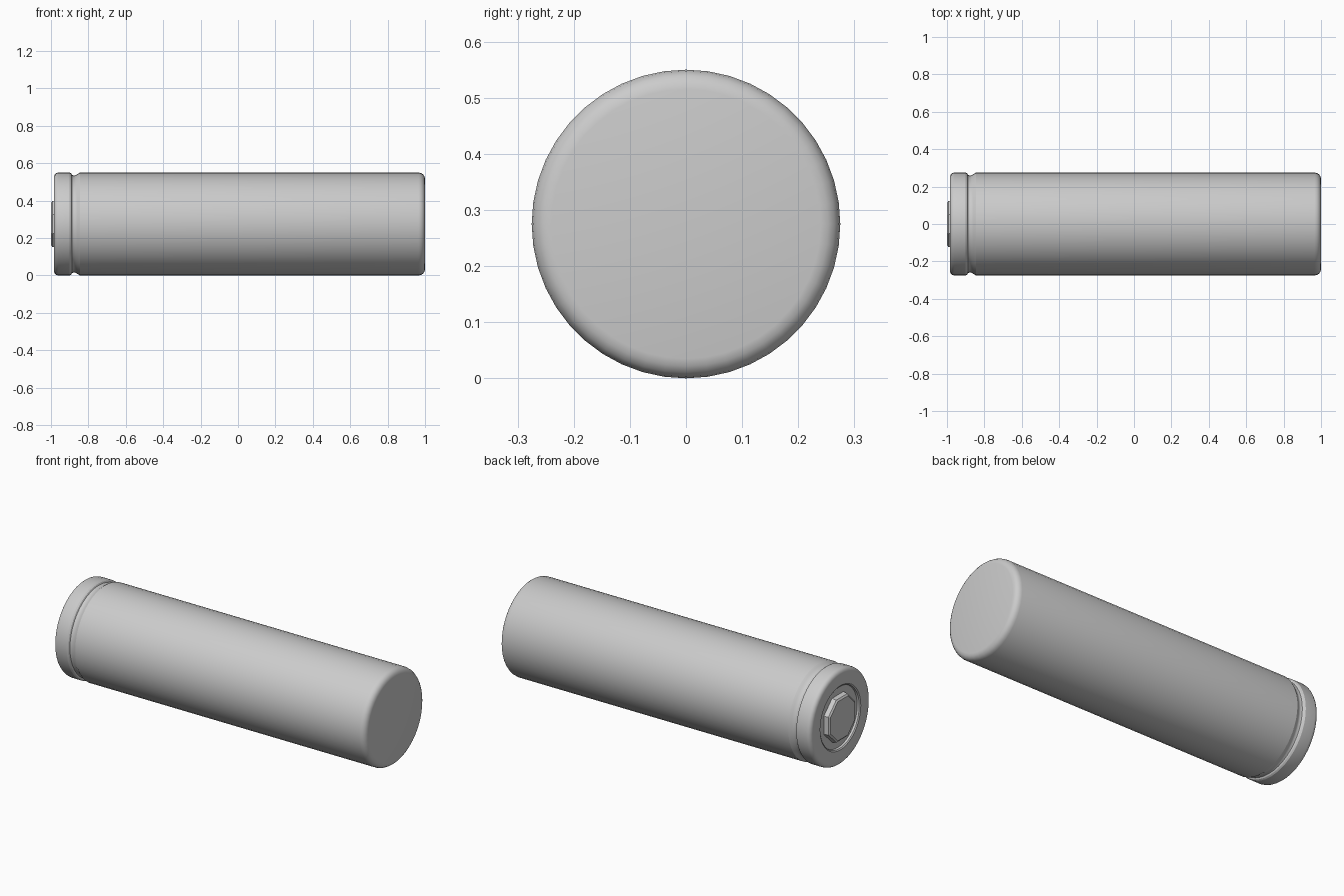
import bpy, bmesh, math
from mathutils import Matrix

if "Cube" in bpy.data.objects:
    bpy.data.objects.remove(bpy.data.objects["Cube"], do_unlink=True)

RADIUS = 0.275
SIDES = 44

steel = bpy.data.materials.new("grey steel")
steel.diffuse_color = (0.6, 0.6, 0.6, 1)
steel.use_nodes = True
steel.node_tree.nodes["Principled BSDF"].inputs["Base Color"].default_value = (0.6, 0.6, 0.6, 1)


def corner(cx, cr, size, start, steps=4):
    """Quarter-round profile points; start is the angle in degrees from +x."""
    return [(cx + size * math.cos(math.radians(start + 90 * i / steps)),
             cr + size * math.sin(math.radians(start + 90 * i / steps)))
            for i in range(steps + 1)]


def lathe(name, profile, sides, turn=0.0, smooth=True):
    """Spin (x, radius) points about the long axis and close both ends."""
    bm = bmesh.new()
    rings = []
    for x, r in profile:
        rings.append([bm.verts.new((x, r * math.sin(a), r * math.cos(a)))
                      for a in (turn + math.tau * i / sides for i in range(sides))])
    for a, b in zip(rings, rings[1:]):
        for i in range(sides):
            j = (i + 1) % sides
            bm.faces.new((a[i], a[j], b[j], b[i]))
    bm.faces.new(rings[0])
    bm.faces.new(rings[-1])
    bmesh.ops.recalc_face_normals(bm, faces=bm.faces)
    bm.transform(Matrix.Translation((0, 0, RADIUS)))
    mesh = bpy.data.meshes.new(name)
    bm.to_mesh(mesh)
    bm.free()
    mesh.materials.append(steel)
    obj = bpy.data.objects.new(name, mesh)
    bpy.context.collection.objects.link(obj)
    if smooth:
        bpy.ops.object.select_all(action="DESELECT")
        obj.select_set(True)
        bpy.context.view_layer.objects.active = obj
        bpy.ops.object.shade_smooth_by_angle(angle=math.radians(30))
    return obj


# Can: rounded base, long wall, crimp groove, rolled rim and recessed top
can = corner(0.965, 0.24, 0.035, 0)
can += [(-0.845, RADIUS), (-0.857, 0.268), (-0.867, 0.261), (-0.878, 0.259),
        (-0.888, 0.262), (-0.892, 0.270), (-0.900, RADIUS)]
can += corner(-0.960, 0.25, 0.025, 90)
can += [(-0.985, 0.185), (-0.980, 0.178), (-0.968, 0.176)]
lathe("can", can, SIDES)

# Terminal: eight-sided button with a chamfered top edge
button = [(-0.965, 0.138), (-0.993, 0.132), (-1.0, 0.122)]
lathe("terminal_button", button, 8, turn=math.pi / 8, smooth=False)
